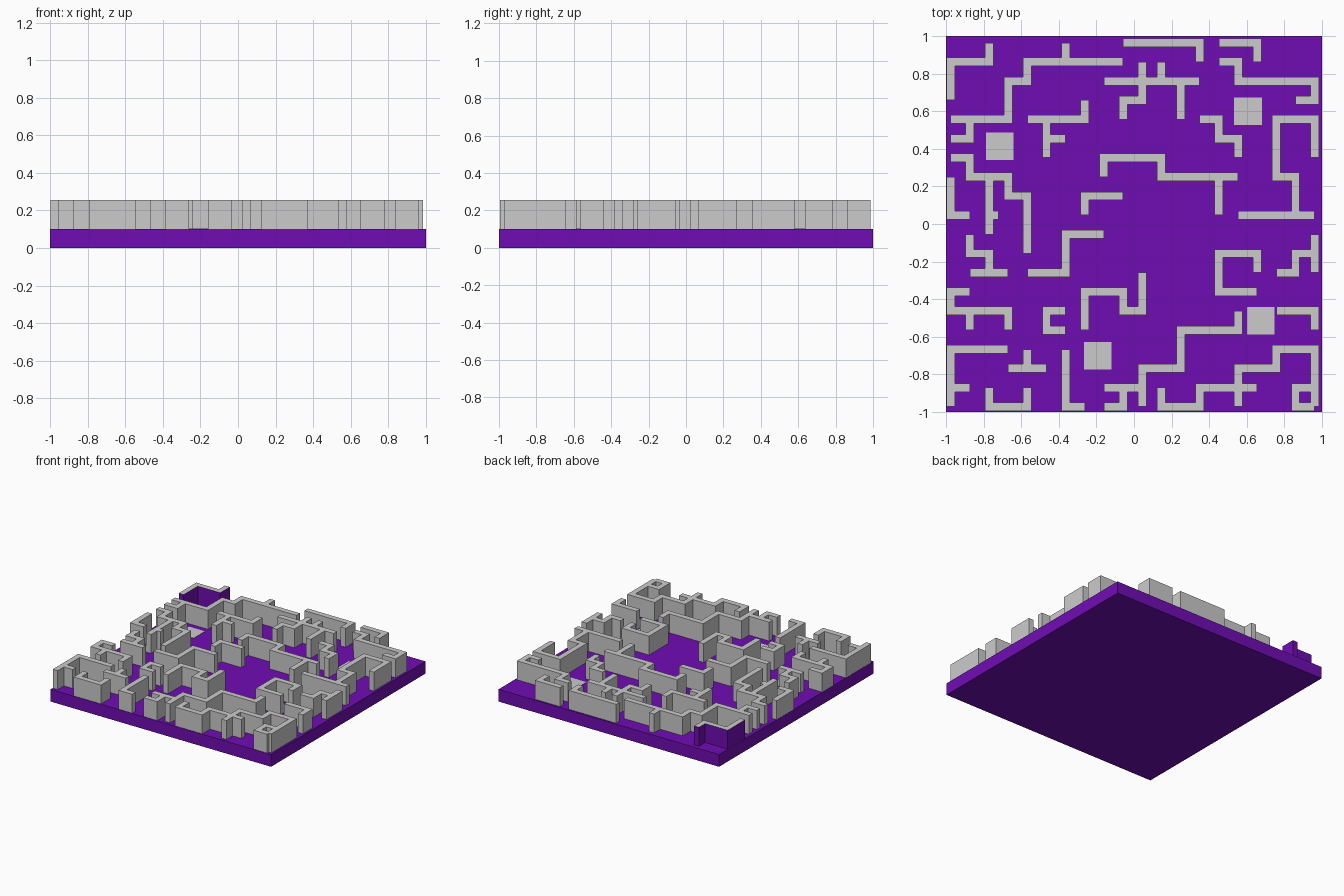
import bpy, bmesh
from mathutils import Vector

if "Cube" in bpy.data.objects:
    bpy.data.objects.remove(bpy.data.objects["Cube"])

PITCH, X0, Y0 = 0.102, -0.976, 0.965   # maze grid
HALF, FLOOR, TOP = 0.0225, 0.1, 0.255  # wall half width, floor and wall heights
STEP = {"U": (0, 1), "D": (0, -1), "L": (-1, 0), "R": (1, 0)}

purple = bpy.data.materials.new("purple")
purple.diffuse_color = (0.162, 0.004, 0.456, 1)
purple.use_nodes = True
purple.node_tree.nodes["Principled BSDF"].inputs["Base Color"].default_value = purple.diffuse_color


def add_object(name, bm, *mats):
    mesh = bpy.data.meshes.new(name)
    bmesh.ops.recalc_face_normals(bm, faces=bm.faces)
    bm.to_mesh(mesh)
    bm.free()
    for m in mats:
        mesh.materials.append(m)
    ob = bpy.data.objects.new(name, mesh)
    bpy.context.collection.objects.link(ob)
    return ob


def add_box(name, x, y, sx, sy, z0, z1, *mats):
    bm = bmesh.new()
    bmesh.ops.create_cube(bm, size=1)
    for v in bm.verts:
        v.co = (x + v.co.x * sx, y + v.co.y * sy, z0 + (v.co.z + 0.5) * (z1 - z0))
    return add_object(name, bm, *mats)


def wall(bm, col, row, moves):
    """Walk the grid from (col, row) and extrude a mitred wall along the path."""
    pts, dirs = [Vector((X0 + col * PITCH, Y0 - row * PITCH))], []
    for m in moves.split():
        d = Vector(STEP[m[0]])
        dirs.append(d)
        pts.append(pts[-1] + d * float(m[1:]) * PITCH)
    left, right = [], []
    for i, p in enumerate(pts):
        sides = {tuple((-d.y, d.x)) for d in dirs[max(i - 1, 0):i + 1]}
        off = sum((Vector(s) for s in sides), Vector((0, 0))) * HALF
        left.append(p + off)
        right.append(p - off)
    ring = left + right[::-1]
    lo = [bm.verts.new((p.x, p.y, FLOOR)) for p in ring]
    hi = [bm.verts.new((p.x, p.y, TOP)) for p in ring]
    bm.faces.new(lo)
    bm.faces.new(hi)
    for i in range(len(ring)):
        j = (i + 1) % len(ring)
        bm.faces.new((lo[i], lo[j], hi[j], hi[i]))


# Base slab
add_box("base", 0, 0, 2, 2, 0, FLOOR, purple)

# Maze walls by region: start column, start row, moves
REGIONS = {
    "walls_north_west": [
        (9, 1, "L5 D1 L1 D2 L3"), (6, 0, "D1"), (1, 4, "D1 L1"),
        (7, 3, "D1 L3"), (5, 4, "D2"), (5, 5, "R1"),
        (0, 6, "R1 D1 R2 D1 R1 D3"), (2, 7, "D3"), (2, 9, "R0.5"), (0, 7, "D2 R1")],
    "walls_north_east": [
        (9, 0, "R4 D1"), (14, 0, "R2 D1"), (14, 1, "R1 D1 R4 D1 L1"),
        (8, 2, "R5"), (10, 1, "D2 L1 D1"), (11, 1, "D1"), (12, 2, "D2"),
        (13, 4, "R1 D1 R1 D1"), (15, 9, "R4"), (18, 9, "U2 L1 U3 R2 D2")],
    "walls_middle": [
        (8, 7, "U1 R3 D1 R4"), (14, 7, "D2"), (9, 8, "L2 D1"), (8, 10, "L2 D2 L2"),
        (7, 15, "U2 R2 D1 R1 U2")],
    "walls_south_west": [
        (1, 10, "D1 R1 D1"), (1, 12, "R2"), (1, 13, "L1 D1 R3 D1"), (1, 14, "D1"),
        (6, 14, "L1 D1 R1"), (3, 16, "L3 D3"), (0, 18, "R1"), (4, 16, "D1"),
        (3, 17, "R2"), (6, 16, "D3 R1"), (2, 18, "D1 R2 U1")],
    "walls_south_east": [
        (8, 18, "R2"), (10, 19, "U2 R2 U2 R3 U1"), (9, 18, "D1 L1"),
        (11, 18, "D1 R2 U1 R3"), (15, 19, "U2 R2 U1 R2 D3"), (19, 18, "L1 D1 R1"),
        (16, 12, "U1 L2 D2 R2"), (17, 12, "R1 U1 R1"), (19, 10, "D2"), (17, 14, "R2 D1")],
}
for name, paths in REGIONS.items():
    bm = bmesh.new()
    for p in paths:
        wall(bm, *p)
    add_object(name, bm)

# Corner wall with purple sides and a grey top
bm = bmesh.new()
wall(bm, 2, 0, "D1 L2 D2")
corner = add_object("corner_wall", bm, purple, None)
for f in corner.data.polygons:
    f.material_index = 1 if f.normal.z > 0.5 else 0

# Flat grey floor plates
for i, (x, y) in enumerate([(-0.715, 0.415), (0.607, 0.6), (0.674, -0.515), (-0.193, -0.702)]):
    add_box(f"floor_plate_{i + 1}", x, y, 0.147, 0.147, FLOOR - 0.01, FLOOR + 0.003)
